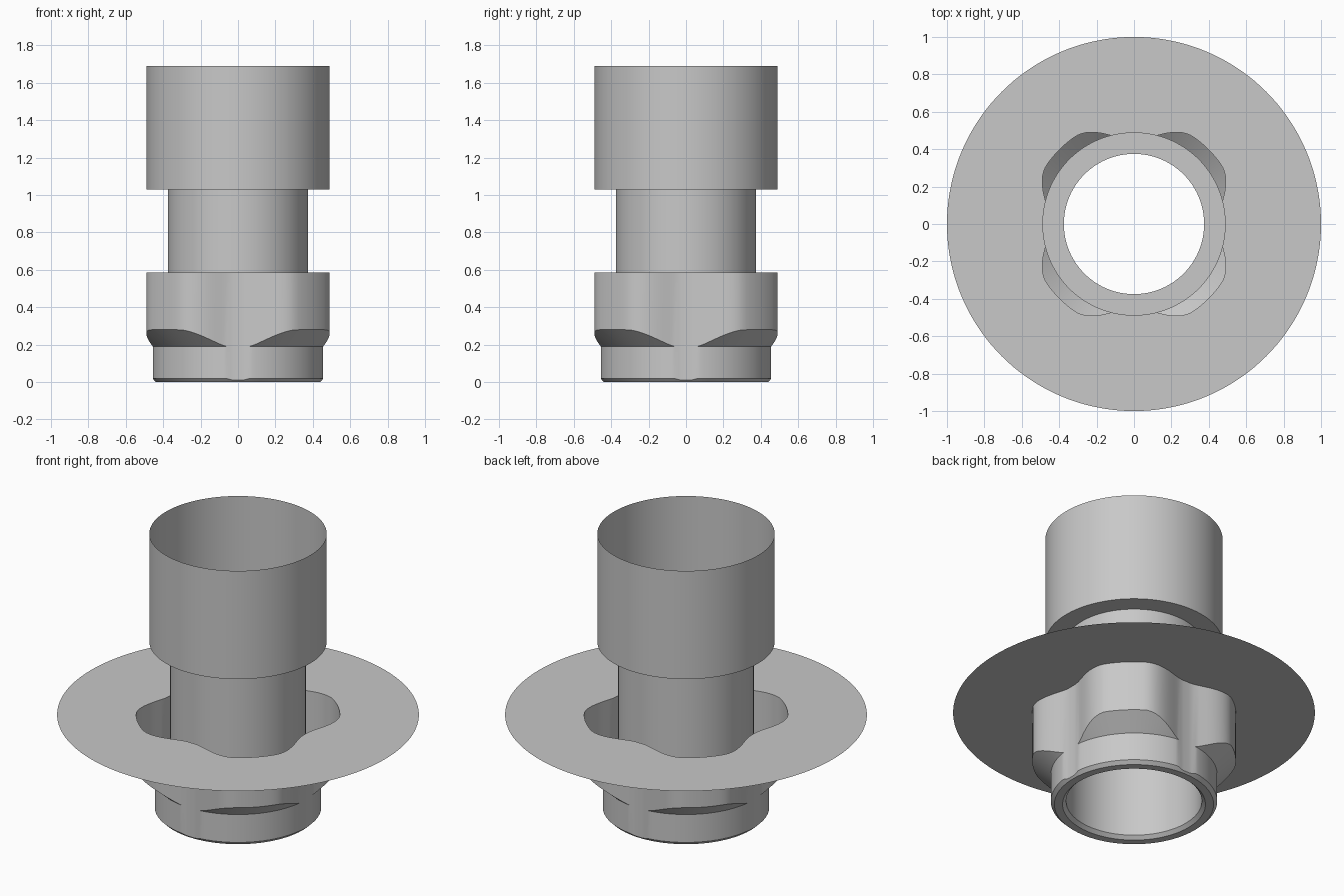
import bpy
import bmesh
import math

cube = bpy.data.objects.get("Cube")
if cube:
    bpy.data.objects.remove(cube, do_unlink=True)

SEGMENTS = 144
FLANGE_Z = 0.585
BODY_R, PIPE_R, SOCKET_R = 0.46, 0.375, 0.49

grey = bpy.data.materials.new("plain grey")
grey.use_nodes = True
grey.diffuse_color = (0.58, 0.58, 0.58, 1)
grey.node_tree.nodes["Principled BSDF"].inputs["Base Color"].default_value = grey.diffuse_color


def lobe_radius(angle):
    """Four rounded lobes on the diagonals, with shallow valleys between."""
    off = abs(math.degrees(angle) % 90 - 45)
    t = min(max((off - 11) / 32, 0), 1)
    return 0.45 + 0.113 * (1 - t * t * (3 - 2 * t))


def sweep(name, profile):
    """Skin a sheet around z; profile(angle) gives (radius, height) pairs."""
    bm = bmesh.new()
    columns = []
    for i in range(SEGMENTS):
        a = math.tau * i / SEGMENTS
        columns.append([bm.verts.new((r * math.cos(a), r * math.sin(a), z))
                        for r, z in profile(a)])
    for i, col in enumerate(columns):
        nxt = columns[(i + 1) % SEGMENTS]
        for j in range(len(col) - 1):
            bm.faces.new((col[j], nxt[j], nxt[j + 1], col[j + 1]))
    bmesh.ops.remove_doubles(bm, verts=bm.verts, dist=0.00005)
    mesh = bpy.data.meshes.new(name)
    bm.to_mesh(mesh)
    bm.free()
    mesh.materials.append(grey)
    obj = bpy.data.objects.new(name, mesh)
    bpy.context.collection.objects.link(obj)
    bpy.ops.object.select_all(action='DESELECT')
    obj.select_set(True)
    bpy.context.view_layer.objects.active = obj
    bpy.ops.object.shade_smooth_by_angle(angle=math.radians(28))


def body_profile(angle):
    """Lobed wall trimmed by a lower cylinder, a cone and a bottom chamfer."""
    lobe = lobe_radius(angle)
    r = min(lobe, BODY_R)
    cone_z = 0.19 + max(lobe - BODY_R, 0) * 0.87
    return [(PIPE_R, 0.02), (0.395, 0), (0.44, 0), (r, r - 0.44),
            (r, 0.19), (lobe, cone_z), (lobe, FLANGE_Z)]


# Lobed base cup with its bottom rim
sweep("lobed_base", body_profile)

# Flat round flange with a lobed opening
sweep("flange", lambda a: [(1, FLANGE_Z), (lobe_radius(a), FLANGE_Z)])

# Thin inner pipe
sweep("inner_pipe", lambda a: [(PIPE_R, 0.02), (PIPE_R, 1.03)])

# Wider open socket standing on a step
sweep("upper_socket", lambda a: [(PIPE_R, 1.03), (SOCKET_R, 1.03), (SOCKET_R, 1.69)])
